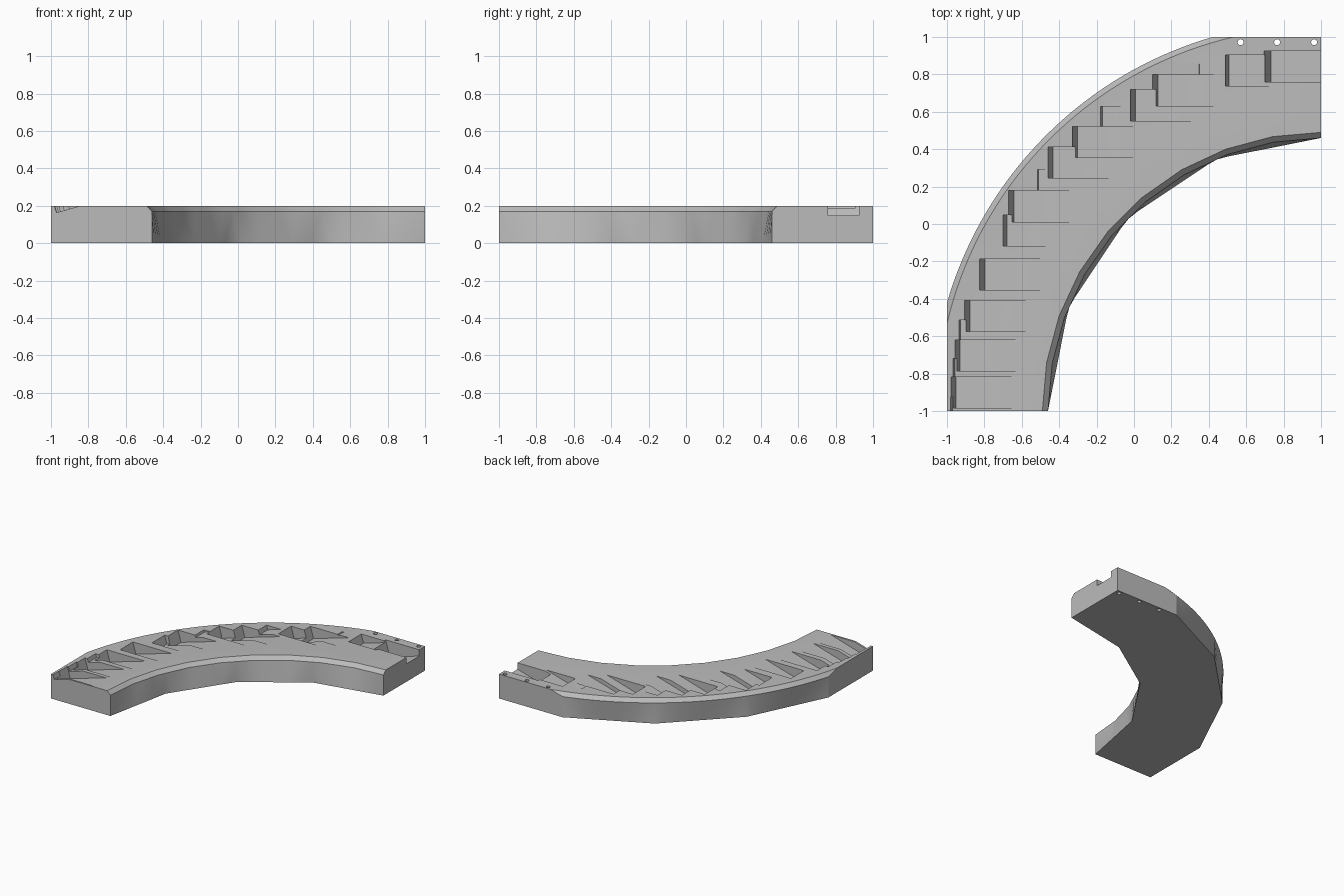
import bpy, bmesh, math
from mathutils import Vector

old = bpy.data.objects.get("Cube")
if old:
    bpy.data.objects.remove(old)

grey = bpy.data.materials.new("plain_grey")
grey.use_nodes = True
COLOUR = (0.5, 0.5, 0.5, 1)
grey.diffuse_color = COLOUR
grey.node_tree.nodes["Principled BSDF"].inputs["Base Color"].default_value = COLOUR

HEIGHT = 0.2
STEPS = 36      # samples along each curved wall
SLOPE = 0.29    # tilt of the pocket floors


def make_object(name, bm):
    bmesh.ops.recalc_face_normals(bm, faces=bm.faces)
    mesh = bpy.data.meshes.new(name)
    bm.to_mesh(mesh)
    bm.free()
    mesh.materials.append(grey)
    ob = bpy.data.objects.new(name, mesh)
    bpy.context.collection.objects.link(ob)
    return ob


def arc(radius, start, sides):
    """Arc about the corner (1, -1), as a polygon with few sides, sampled evenly."""
    def corner(i):
        a = math.radians(start + (90 - 2 * start) * i / sides)
        return Vector((1 - radius * math.sin(a), -1 + radius * math.cos(a)))
    pts = []
    for k in range(STEPS + 1):
        t = k * sides / STEPS
        i = min(int(t), sides - 1)
        pts.append(corner(i).lerp(corner(i + 1), t - i))
    return pts


def clipped_arc(radius, sides):
    """Outer arc, ending where it meets the straight back and side edges."""
    return arc(radius, math.degrees(math.acos(2 / radius)), sides)


def outline(outer, inner):
    return [Vector((1, 1))] + outer + [Vector((-1, -1))] + inner[::-1]


def loft(name, layers):
    """Closed solid through stacked outlines of (points, height)."""
    bm = bmesh.new()
    rings = [[bm.verts.new((p.x, p.y, z)) for p in pts] for pts, z in layers]
    for low, high in zip(rings, rings[1:]):
        for i in range(len(low)):
            j = (i + 1) % len(low)
            bm.faces.new((low[i], low[j], high[j], high[i]))
    bm.faces.new(rings[0])
    bm.faces.new(rings[-1])
    bmesh.ops.triangulate(bm, faces=[f for f in bm.faces if len(f.verts) == 4])
    return make_object(name, bm)


def pocket(x, y, depth, width=0.166):
    """Wedge cutter: steep wall on the left, floor rising to the right."""
    d, over = depth, 0.02
    profile = [(x - over * SLOPE, HEIGHT + over), (x + d * SLOPE, HEIGHT - d),
               (x + d * SLOPE + (d + over) / SLOPE, HEIGHT + over)]
    bm = bmesh.new()
    face = bm.faces.new([bm.verts.new((px, y, pz)) for px, pz in profile])
    side = bmesh.ops.extrude_face_region(bm, geom=[face])["geom"]
    bmesh.ops.translate(bm, vec=(0, width, 0),
                        verts=[v for v in side if isinstance(v, bmesh.types.BMVert)])
    return make_object("pocket_cutter", bm)


def pin_hole(x, y):
    bm = bmesh.new()
    bmesh.ops.create_cone(bm, cap_ends=True, segments=16, radius1=0.016,
                          radius2=0.016, depth=1)
    bmesh.ops.translate(bm, vec=(x, y, 0), verts=bm.verts)
    return make_object("hole_cutter", bm)


# Curved slab: coarse base outline, finer rim, chamfered top edge
slab = loft("curved_slab", [
    (outline(clipped_arc(2.082, 3), arc(1.46, 0, 4)), 0),
    (outline(clipped_arc(2.082, STEPS), arc(1.46, 0, 9)), 0.17),
    (outline(clipped_arc(2.054, STEPS), arc(1.49, 0, 9)), HEIGHT),
])

# Sloping pockets: deep ones, then shallow ones peeping out between them
DEEP = [(0.10, 0.632), (-0.02, 0.552), (-0.33, 0.355), (-0.46, 0.246),
        (-0.67, 0.012), (-0.825, -0.352), (-0.905, -0.576), (-0.957, -0.786),
        (-0.978, -0.985)]
cutters = [pocket(x, y, 0.094) for x, y in DEEP]
SHALLOW = [(0.695, 0.758, 0.13), (0.488, 0.738, 0.07), (0.347, 0.69, 0.008),
           (-0.18, 0.462, 0.036), (-0.515, 0.126, 0.018), (-0.70, -0.118, 0.068),
           (-0.935, -0.68, 0.03), (-0.968, -0.884, 0.036), (-0.981, -1.09, 0.037)]
cutters += [pocket(*s) for s in SHALLOW]

# Pin holes along the straight back edge
cutters += [pin_hole(x, 0.972) for x in (0.57, 0.765, 0.963)]

for cutter in cutters:
    cutter.hide_render = True
    mod = slab.modifiers.new("cut", 'BOOLEAN')
    mod.operation = 'DIFFERENCE'
    mod.solver = 'EXACT'
    mod.object = cutter

# Bake the cuts and drop the cutters
bpy.context.view_layer.update()
baked = bpy.data.meshes.new_from_object(
    slab.evaluated_get(bpy.context.evaluated_depsgraph_get()))
slab.modifiers.clear()
slab.data = baked
for cutter in cutters:
    bpy.data.objects.remove(cutter)

bpy.ops.object.select_all(action='DESELECT')
slab.select_set(True)
bpy.context.view_layer.objects.active = slab
bpy.ops.object.shade_smooth_by_angle(angle=math.radians(25))
